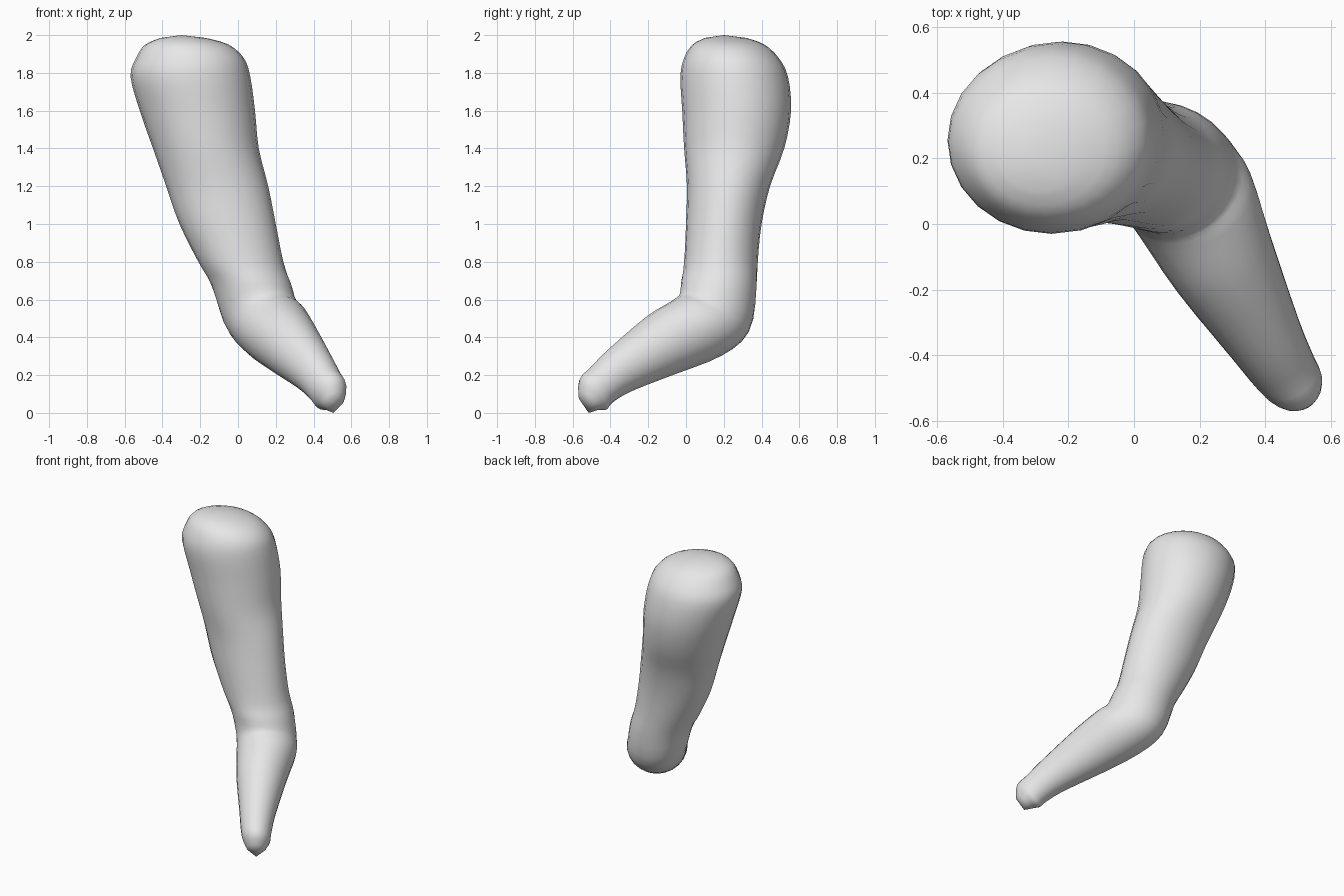
import bpy
import bmesh
import math
from mathutils import Vector

if "Cube" in bpy.data.objects:
    bpy.data.objects.remove(bpy.data.objects["Cube"])

SIDES = 24
STEPS = 3

# Cross-sections, top to bottom: centre x, y, z, half width, half depth, yaw, tilt (degrees)
SECTIONS = [
    (-0.29, 0.21, 1.985, 0.12, 0.11, 0, 0),
    (-0.27, 0.225, 1.95, 0.22, 0.19, 0, 0),
    (-0.255, 0.24, 1.88, 0.285, 0.25, 0, 0),
    (-0.252, 0.255, 1.78, 0.317, 0.285, 0, 0),
    (-0.215, 0.268, 1.60, 0.305, 0.288, 0, 0),
    (-0.17, 0.255, 1.40, 0.28, 0.265, 0, 0),
    (-0.11, 0.225, 1.20, 0.27, 0.22, 0, 0),
    (-0.055, 0.20, 1.00, 0.255, 0.20, 0, 0),
    (0.015, 0.185, 0.80, 0.225, 0.195, 0, 0),
    (0.07, 0.175, 0.68, 0.21, 0.20, 10, 10),
    (0.12, 0.15, 0.53, 0.20, 0.21, 22, 30),
    (0.185, 0.06, 0.45, 0.195, 0.197, 30, 50),
    (0.275, -0.125, 0.36, 0.165, 0.172, 30, 63),
    (0.40, -0.35, 0.225, 0.118, 0.127, 30, 63),
    (0.46, -0.45, 0.145, 0.10, 0.11, 30, 60),
    (0.49, -0.49, 0.10, 0.088, 0.11, 30, 50),
    (0.505, -0.515, 0.05, 0.058, 0.062, 30, 35),
]
TOP = Vector((-0.30, 0.20, 2.0))
TIP = Vector((0.505, -0.515, 0.0))


def blend(p0, p1, p2, p3, t):
    """Smooth curve through neighbouring cross-sections."""
    return [0.5 * (2 * b + (c - a) * t + (2 * a - 5 * b + 4 * c - d) * t * t
                   + (3 * b - a - 3 * c + d) * t ** 3)
            for a, b, c, d in zip(p0, p1, p2, p3)]


def ring(bm, section):
    x, y, z, width, depth, yaw, tilt = section
    yaw, tilt = math.radians(yaw), math.radians(tilt)
    u = Vector((math.cos(yaw), math.sin(yaw), 0))
    v = Vector((math.sin(yaw) * math.cos(tilt), -math.cos(yaw) * math.cos(tilt), math.sin(tilt)))
    verts = []
    for i in range(SIDES):
        a = 2 * math.pi * i / SIDES
        verts.append(bm.verts.new(Vector((x, y, z)) + u * width * math.cos(a) + v * depth * math.sin(a)))
    return verts


# Bent tapering limb
bm = bmesh.new()
rings = []
last = len(SECTIONS) - 1
for i in range(last):
    around = [SECTIONS[min(max(i + k, 0), last)] for k in (-1, 0, 1, 2)]
    for s in range(STEPS):
        rings.append(ring(bm, blend(*around, s / STEPS)))
rings.append(ring(bm, SECTIONS[-1]))

for upper, lower in zip(rings, rings[1:]):
    for i in range(SIDES):
        j = (i + 1) % SIDES
        bm.faces.new((upper[i], upper[j], lower[j], lower[i]))

# Rounded ends
for end, point in ((rings[0], TOP), (rings[-1], TIP)):
    pole = bm.verts.new(point)
    for i in range(SIDES):
        bm.faces.new((end[i], end[(i + 1) % SIDES], pole))
bmesh.ops.recalc_face_normals(bm, faces=bm.faces)

mesh = bpy.data.meshes.new("bent_limb")
bm.to_mesh(mesh)
bm.free()
mesh.shade_smooth()

grey = bpy.data.materials.new("light grey")
grey.diffuse_color = (0.8, 0.8, 0.8, 1)
grey.use_nodes = True
grey.node_tree.nodes["Principled BSDF"].inputs["Base Color"].default_value = grey.diffuse_color
mesh.materials.append(grey)
bpy.context.collection.objects.link(bpy.data.objects.new("bent_limb", mesh))
